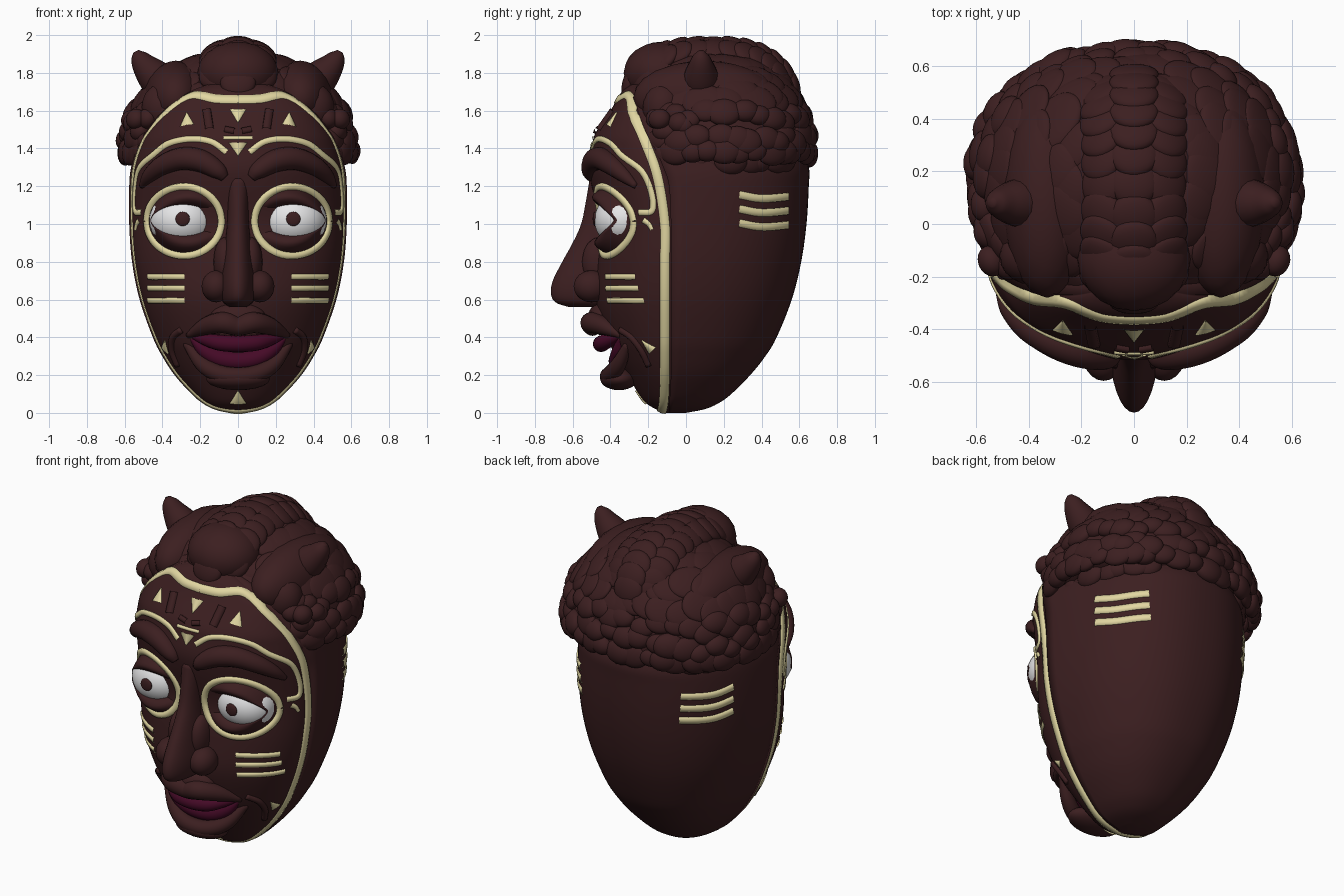
import bpy, bmesh, random
from math import sin, cos, pi, sqrt, radians
from mathutils import Vector, Matrix, noise
from mathutils.bvhtree import BVHTree

random.seed(4)
cube = bpy.data.objects.get("Cube")
if cube:
    bpy.data.objects.remove(cube)


def material(name, rgb):
    m = bpy.data.materials.new(name)
    m.use_nodes = True
    m.diffuse_color = (*rgb, 1)
    m.node_tree.nodes["Principled BSDF"].inputs["Base Color"].default_value = (*rgb, 1)
    return m


wood = material("dark brown wood", (0.045, 0.0135, 0.0145))
cream = material("cream paint", (0.76, 0.68, 0.36))
white = material("eye white", (0.85, 0.85, 0.86))
maroon = material("maroon lip", (0.06, 0.003, 0.02))


def finish(name, bm, mat, mirror=False):
    bmesh.ops.recalc_face_normals(bm, faces=bm.faces)
    me = bpy.data.meshes.new(name)
    bm.to_mesh(me)
    bm.free()
    me.materials.append(mat)
    for p in me.polygons:
        p.use_smooth = True
    ob = bpy.data.objects.new(name, me)
    bpy.context.collection.objects.link(ob)
    if mirror:
        mod = ob.modifiers.new("mirror", "MIRROR")
        mod.use_mirror_merge = False


def power(v, e):
    """Signed power, for boxier ellipses."""
    return abs(v) ** e * (1 if v > 0 else -1)


def spline(pts, steps):
    """Smooth curve through points of any dimension."""
    pts = [Vector(p) for p in pts]
    pts = [pts[0] * 2 - pts[1]] + pts + [pts[-1] * 2 - pts[-2]]
    out = []
    for a, b, c, d in zip(pts, pts[1:], pts[2:], pts[3:]):
        for i in range(steps):
            t = i / steps
            out.append(b + (c - a) * (t / 2) + (a * 2 - b * 5 + c * 4 - d) * (t * t / 2)
                       + (b * 3 - a - c * 3 + d) * (t ** 3 / 2))
    return out + [pts[-2]]


def loft(rings, closed=True, caps=True):
    bm = bmesh.new()
    rows = [[bm.verts.new(p) for p in r] for r in rings]
    n = len(rows[0])
    for a, b in zip(rows, rows[1:]):
        for i in range(n if closed else n - 1):
            j = (i + 1) % n
            bm.faces.new((a[i], a[j], b[j], b[i]))
    if closed and caps:
        bm.faces.new(rows[0])
        bm.faces.new(rows[-1])
    return bm


def tube(name, pts, mat=wood, mirror=False):
    """Round tube; each point is x, y, z, radius."""
    path = spline(pts, 6)
    rings = []
    for i, p in enumerate(path):
        t = (path[min(i + 1, len(path) - 1)] - path[max(i - 1, 0)]).xyz.normalized()
        u = t.cross(Vector((0, 1, 0))).normalized()
        v = t.cross(u)
        rings.append([p.xyz + (u * cos(k * pi / 8) + v * sin(k * pi / 8)) * p.w for k in range(16)])
    finish(name, loft(rings), mat, mirror)


def blobs(name, items, mat=wood, mirror=False, sub=3):
    """Squashed balls; each item is centre, radii, outward direction."""
    bm = bmesh.new()
    for c, r, d in items:
        rot = Vector(d).to_track_quat("Z", "Y").to_matrix().to_4x4()
        bmesh.ops.create_icosphere(bm, subdivisions=sub, radius=1,
                                   matrix=Matrix.Translation(c) @ rot @ Matrix.Diagonal((*r, 1)))
    finish(name, bm, mat, mirror)


UP = (0, 0, 1)

# Head: height, half width, front depth, rim depth, back depth
SECTIONS = [(0.0, .03, -.12, -.09, 0), (.02, .12, -.16, -.09, .1), (.05, .18, -.21, -.09, .17),
            (.1, .24, -.25, -.085, .24), (.2, .33, -.31, -.08, .34), (.3, .395, -.37, -.08, .42),
            (.4, .445, -.42, -.08, .48), (.6, .515, -.48, -.08, .56), (.8, .555, -.475, -.08, .61),
            (1.0, .57, -.455, -.08, .638), (1.2, .57, -.5, -.09, .65), (1.3, .56, -.515, -.12, .65),
            (1.4, .53, -.5, -.165, .6), (1.48, .488, -.48, -.21, .54), (1.6, .39, -.4, -.255, .4),
            (1.7, .25, -.34, -.27, .2), (1.75, .12, -.28, -.25, .05)]
rings = []
for z, w, front, rim, back in spline(SECTIONS, 5):
    angles = [pi * k / 48 for k in range(49)]
    shell = [((w + .006) * power(cos(a), .88), rim + (back - rim) * sin(a) ** .88 if 0 < a < pi else rim, z)
             for a in angles]
    face = [(-(w - .006) * cos(a), rim + (front - rim) * sin(a), z) for a in angles]
    rings.append(shell + face)
head = loft(rings)
bmesh.ops.recalc_face_normals(head, faces=head.faces)
skin = BVHTree.FromBMesh(head)
finish("head", head, wood)


def on_face(x, z):
    hit = skin.ray_cast(Vector((x, -2, z)), Vector((0, 1, 0)))[0]
    return hit or skin.find_nearest(Vector((x, -.2, z)))[0]


def on_side(y, z):
    return skin.ray_cast(Vector((2, y, z)), Vector((-1, 0, 0)))[0]


def ribbon(name, pts, start, end=None, mat=cream, lift=.008, mirror=True, steps=8):
    """Thin domed strip that hugs the head."""
    end = start if end is None else end
    path = spline(pts, steps)
    last = len(path) - 1
    rows = []
    for i, p in enumerate(path):
        t = path[min(i + 1, last)] - path[max(i - 1, 0)]
        p, n = skin.find_nearest(p)[:2]
        across = t.cross(n).normalized()
        half = (start + (end - start) * i / last) / 2 + .0005
        row = []
        for k, h in ((-1, -.004), (-.9, .8 * lift), (0, lift), (.9, .8 * lift), (1, -.004)):
            q, m = skin.find_nearest(p + across * half * k)[:2]
            row.append(q + m * h)
        rows.append(row)
    finish(name, loft(rows, closed=False), mat, mirror)


# Painted border, brow lines and eye rings
ribbon("border_band", [(0, -.36, 1.655), (.12, -.35, 1.66), (.25, -.295, 1.67), (.385, -.275, 1.57),
                       (.505, -.21, 1.42), (.55, -.15, 1.25), (.56, -.112, 1.0), (.545, -.112, .8),
                       (.505, -.112, .6), (.435, -.112, .4), (.32, -.113, .2), (.2, -.118, .07),
                       (.1, -.125, .02), (0, -.13, .005)], .052, lift=.007)
ribbon("brow_lines", [on_face(*p) for p in ((.06, 1.38), (.14, 1.435), (.25, 1.45), (.37, 1.425), (.45, 1.365))]
       + [Vector(p) for p in ((.52, -.23, 1.28), (.545, -.18, 1.16), (.545, -.18, 1.07), (.51, -.25, 1.06))], .032)
EX, EZ = .285, 1.015
ribbon("eye_rings", [on_face(EX + .197 * cos(a * pi / 12), EZ + .183 * sin(a * pi / 12))
                     for a in range(25)], .038, steps=4, lift=.014)
ribbon("eye_corner_marks", [(.53, -.23, 1.02), (.54, -.2, 1.0), (.545, -.18, .97)], .03, .02)

# Painted stripes and triangles
for i, z in enumerate((.72, .66, .595)):
    ribbon(f"cheek_stripe_{i + 1}", [on_face(x, z) for x in (.28, .375, .475)], .03)
for i, z in enumerate((1.145, 1.07, .995)):
    ribbon(f"temple_stripe_{i + 1}", [on_side(.28, z + .01), on_side(.4, z - .01), on_side(.54, z)], .042)
for name, x, base, tip, wide, twin in (("forehead_triangle", 0, 1.605, 1.535, .085, False),
                                       ("brow_triangle", 0, 1.43, 1.36, .1, False),
                                       ("outer_triangles", .27, 1.52, 1.59, .08, True),
                                       ("chin_triangle", 0, .05, .12, .09, False),
                                       ("jaw_triangles", .385, .33, .385, .06, True)):
    ribbon(name, [on_face(x, base), on_face(x, tip)], wide, 0, mirror=twin)
ribbon("brow_bar", [on_face(x, 1.455) for x in (-.075, 0, .075)], .018, mirror=False)
ribbon("forehead_pegs", [on_face(.165, 1.6), on_face(.15, 1.5)], .045, mat=wood, lift=.02)
ribbon("centre_pegs", [on_face(.07, 1.5), on_face(.02, 1.49)], .03, mat=wood, lift=.016)

# Eyes with shaped lids
EYE = Vector((.292, -.325, 1.02))
RX, RY, RZ = .178, .16, .15
blobs("eyeballs", [(EYE, (RX, RY, RZ), UP)], white, True, 4)
blobs("irises", [((.293, -.483, 1.027), (.038, .011, .038), UP)], wood, True)


def lid_ring(s, grow):
    ring = []
    for k in range(48):
        a = 2 * pi * k / 48
        c, d = cos(a), sin(a)
        dx, dz = .17 * c, .083 * d * abs(d) ** .2
        y = EYE.y - RY * sqrt(grow - (dx / RX) ** 2 - (dz / RZ) ** 2)
        inner = Vector((EYE.x + dx, y, EYE.z + dz))
        outer = on_face(EX + .187 * c, EZ + .172 * d)
        mix = inner.lerp(outer, s)
        mix.y -= sin(pi * s) * .042 * d * d
        ring.append(mix)
    return ring


finish("eyelids", loft([lid_ring(0, .93), lid_ring(0, 1.04)]
                       + [lid_ring(s / 6, 1.04) for s in range(1, 7)], caps=False), wood, True)

# Brows and jaw ridges
tube("brows", [(*on_face(x, z), r) for x, z, r in ((.07, 1.245, .025), (.11, 1.285, .047), (.2, 1.335, .06),
                                                   (.3, 1.345, .06), (.4, 1.31, .052), (.47, 1.255, .038),
                                                   (.51, 1.2, .015))], mirror=True)
tube("jaw_ridges", [(*on_face(x, z), .018) for x, z in ((.3, .44), (.345, .4), (.35, .33), (.32, .25))], mirror=True)

# Nose
rings = []
for z, front, rx in spline([(1.24, -.51, .06), (1.12, -.53, .055), (1.0, -.555, .058), (.9, -.6, .068),
                            (.8, -.655, .08), (.7, -.705, .092), (.63, -.715, .092), (.585, -.69, .078),
                            (.56, -.62, .045)], 5):
    rings.append([(rx * cos(k * pi / 16), -.45 + (front + .45) * sin(k * pi / 16), z) for k in range(32)])
finish("nose", loft(rings), wood)
blobs("nostrils", [((.115, -.5, .67), (.078, .095, .085), UP), ((.07, -.46, .8), (.06, .09, .13), UP)], mirror=True)


# Mouth and chin
def lip(name, half, mat=wood):
    tube(name, [(-x, *rest) for x, *rest in half[:0:-1]] + half, mat)


lip("upper_lip", [(0, -.495, .46, .052), (.08, -.5, .478, .056), (.17, -.435, .458, .047), (.265, -.345, .41, .015)])
lip("upper_mouth", [(0, -.45, .365, .043), (.1, -.435, .372, .042), (.18, -.39, .39, .03),
                    (.25, -.345, .41, .01)], maroon)
lip("lower_mouth", [(0, -.36, .275, .05), (.1, -.355, .29, .05), (.18, -.35, .335, .04),
                    (.25, -.345, .4, .01)], maroon)
lip("lower_lip", [(0, -.41, .195, .046), (.1, -.395, .208, .046), (.19, -.355, .26, .04), (.275, -.305, .37, .02)])
blobs("chin", [((0, -.355, .18), (.17, .1, .06), UP)])
blobs("muzzle", [((0, -.44, .5), (.15, .08, .09), UP)])


# Hair: lumpy cap, woolly curls and a braided crest
def cap_point(az, el):
    boxy = .94 if sin(az) > 0 else .85
    return Vector((.605 * power(cos(az), boxy) * cos(el), .17 + .49 * power(sin(az), boxy) * cos(el),
                   1.4 + (.5 if el > 0 else .13) * sin(el)))


rings = []
for i in range(25):
    el = radians(-88 + 176 * i / 24)
    rings.append([cap_point(2 * pi * k / 64, el) for k in range(64)])
cap = loft(rings)
for v in cap.verts:
    v.co += (v.co - Vector((0, .17, 1.4))).normalized() * .02 * noise.noise(v.co * 12)
finish("hair_cap", cap, wood)

curls = []
for row, deg in enumerate((-30, -8, 7, 20, 33, 47, 61, 75)):
    el = radians(deg)
    count = max(6, int(40 * cos(el)))
    for k in range(count):
        az = 2 * pi * (k + row % 2 / 2 + random.uniform(-.3, .3)) / count
        p = cap_point(az, el + random.uniform(-.07, .07))
        if p.y < -.19 and p.z < 1.62:
            continue
        size = random.uniform(.065, .095) if deg < 30 else random.uniform(.1, .13)
        thick = random.uniform(.032, .05) if deg < 30 else .03
        curls.append((p, (size, size * .8, thick), p - Vector((0, .17, 1.35))))
for i in range(14):
    p = Vector((.5, -.08, 1.46)) + Vector([random.uniform(-1, 1) * k for k in (.06, .08, .13)])
    for s in (-1, 1):
        curls.append(((p.x * s, p.y, p.z), (.06, .055, .05), (s, -.4, .3)))
blobs("hair_curls", curls)

braids = [((0, .13, 1.62), (.2, .46, .345), UP), ((0, -.13, 1.8), (.215, .2, .165), UP)]
for x in (-.12, 0, .12):
    for k in range(13):
        a = radians(160 - 12 * k)
        if a > radians(150) and x:
            continue
        rise = 1 if x == 0 else .9
        d = Vector((x * 1.5, .45 * power(cos(a), .85) * rise, .335 * power(sin(a), .85) * rise))
        braids.append((Vector((x, .13 + d.y, 1.62 + d.z)), (.095, .09, .038), d))
blobs("hair_crest", braids)
blobs("side_rolls", [((.33, .1, 1.67), (.17, .38, .195), UP), ((.39, -.12, 1.62), (.12, .11, .13), UP)], mirror=True)

# Small horns
tube("horns", [(.4, .08, 1.74, .1), (.45, .08, 1.79, .09), (.495, .08, 1.84, .068),
               (.525, .08, 1.885, .045), (.54, .08, 1.915, .015)], mirror=True)
